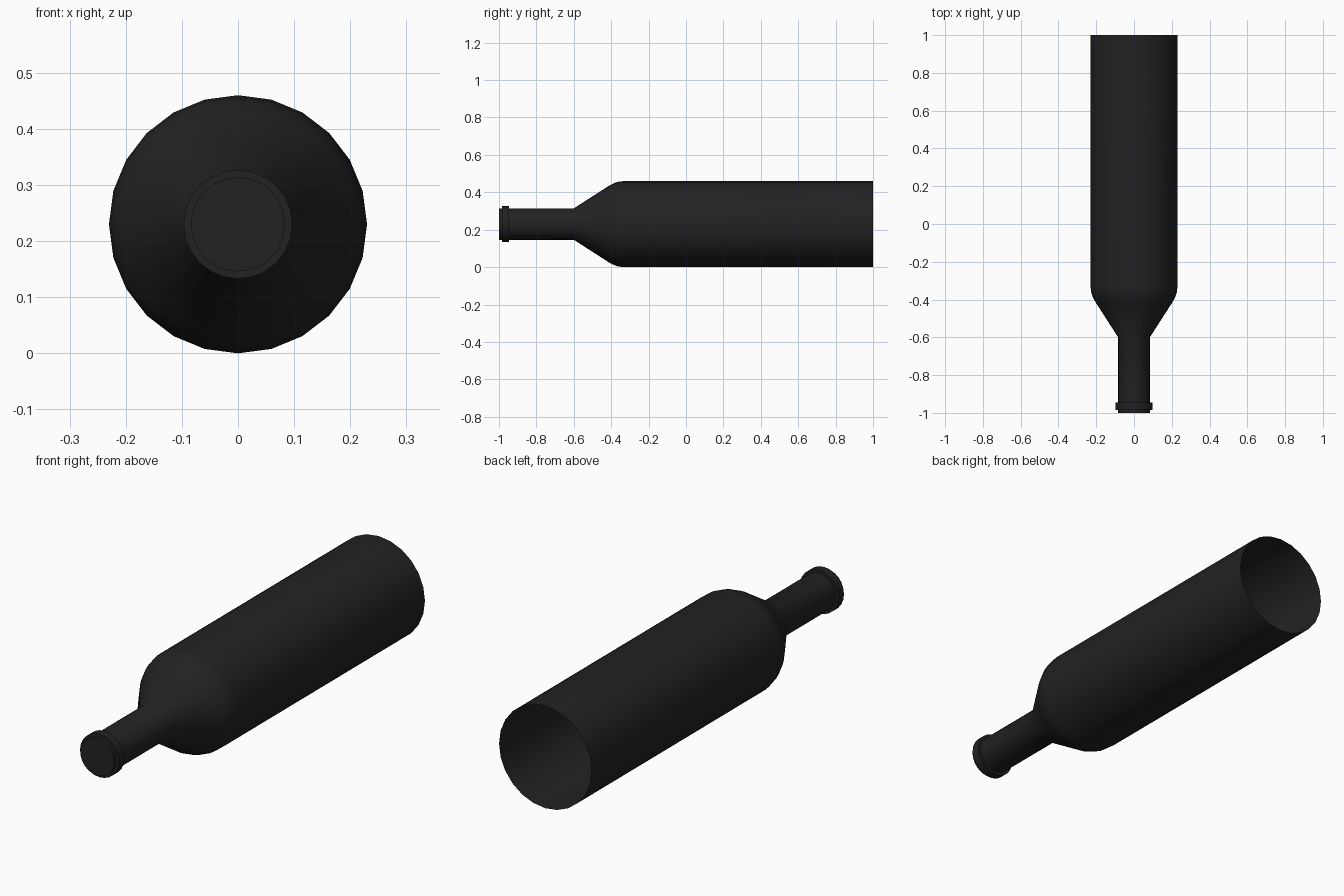
import bpy, bmesh, math

if "Cube" in bpy.data.objects:
    bpy.data.objects.remove(bpy.data.objects["Cube"])

SIDES = 24
R = 0.23  # body radius, also axis height

dark = bpy.data.materials.new("dark_glass")
dark.diffuse_color = (0.016, 0.016, 0.016, 1)
dark.use_nodes = True
dark.node_tree.nodes["Principled BSDF"].inputs["Base Color"].default_value = dark.diffuse_color


def lathe(name, profile, cap_start=False, closed=False):
    """Revolve (y, radius) points around the lying bottle axis."""
    bm = bmesh.new()
    rings = []
    for y, r in profile:
        rings.append([bm.verts.new((r * math.cos(2 * math.pi * i / SIDES), y,
                                    R + r * math.sin(2 * math.pi * i / SIDES)))
                      for i in range(SIDES)])
    pairs = list(zip(rings, rings[1:]))
    if closed:
        pairs.append((rings[-1], rings[0]))
    for a, b in pairs:
        for i in range(SIDES):
            j = (i + 1) % SIDES
            bm.faces.new((a[i], a[j], b[j], b[i]))
    if cap_start:
        bm.faces.new(rings[0][::-1])
    bmesh.ops.recalc_face_normals(bm, faces=bm.faces)
    mesh = bpy.data.meshes.new(name)
    bm.to_mesh(mesh)
    bm.free()
    obj = bpy.data.objects.new(name, mesh)
    bpy.context.collection.objects.link(obj)
    mesh.materials.append(dark)
    bpy.ops.object.select_all(action='DESELECT')
    obj.select_set(True)
    bpy.context.view_layer.objects.active = obj
    bpy.ops.object.shade_smooth_by_angle(angle=math.radians(40))
    return obj


# Bottle: capped mouth, neck, sloping shoulder, straight body with open base
lathe("bottle_body", [(-1, 0.084), (-0.6, 0.084), (-0.41, 0.206),
                      (-0.385, 0.219), (-0.36, 0.227), (-0.33, R), (1, R)],
      cap_start=True)

# Raised lip band around the neck
lathe("neck_ring", [(-0.984, 0.082), (-0.984, 0.097),
                    (-0.946, 0.097), (-0.946, 0.082)], closed=True)
